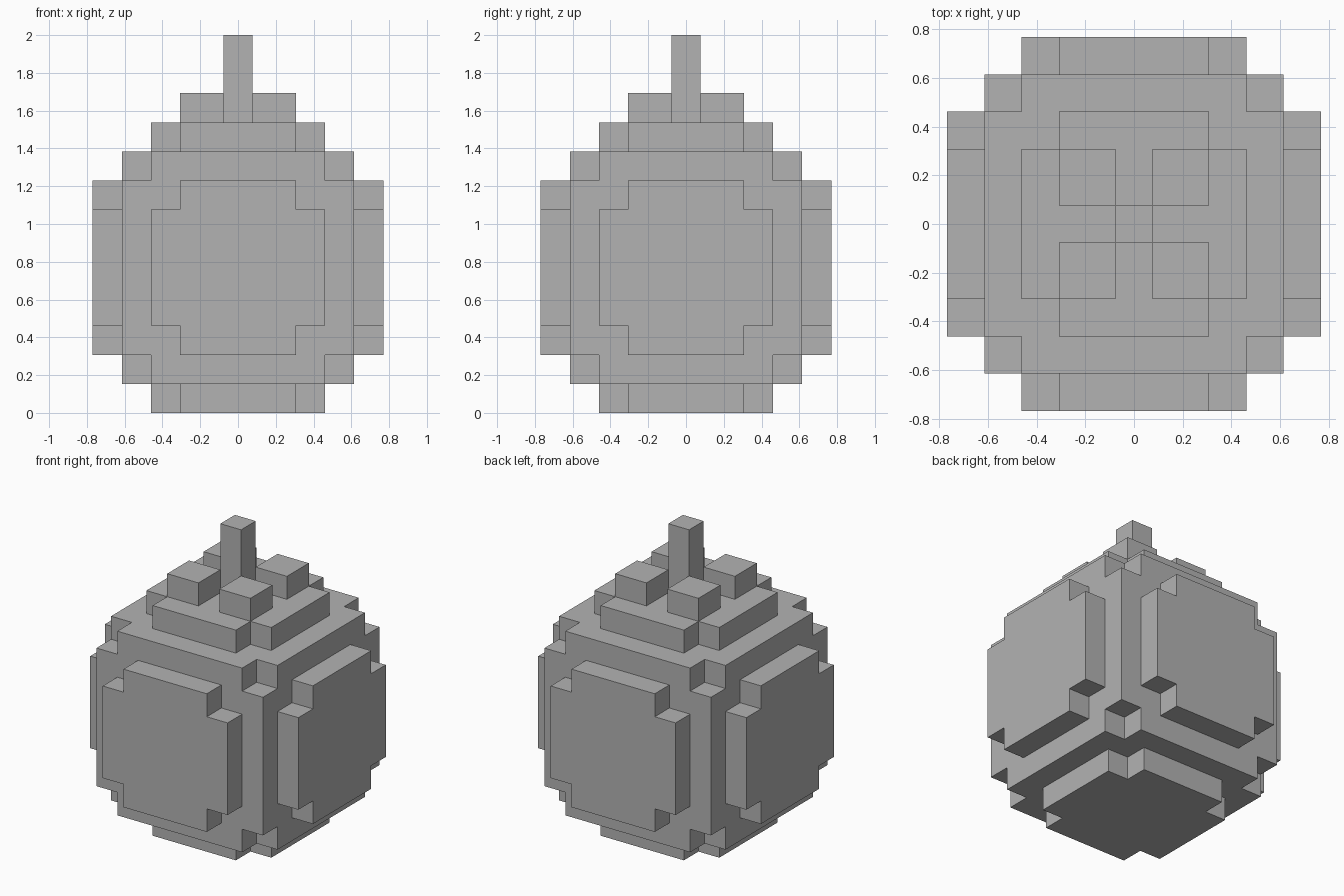
import bpy, bmesh
from math import pi
from itertools import product
from mathutils import Matrix, Vector

if "Cube" in bpy.data.objects:
    bpy.data.objects.remove(bpy.data.objects["Cube"])

U = 2 / 13                      # one block
CENTRE = Vector((0, 0, 5))      # body centre, in blocks

grey = bpy.data.materials.new("plain grey")
grey.use_nodes = True
grey.diffuse_color = (0.45, 0.45, 0.45, 1)
grey.node_tree.nodes["Principled BSDF"].inputs["Base Color"].default_value = grey.diffuse_color


def finish(name, bm):
    """Scale from blocks to units and make an object."""
    bmesh.ops.recalc_face_normals(bm, faces=bm.faces)
    bm.transform(Matrix.Scale(U, 4))
    mesh = bpy.data.meshes.new(name)
    bm.to_mesh(mesh)
    bm.free()
    mesh.materials.append(grey)
    obj = bpy.data.objects.new(name, mesh)
    bpy.context.collection.objects.link(obj)
    return obj


def add_box(bm, centre, size):
    matrix = Matrix.Translation(centre) @ Matrix.Diagonal((*size, 1))
    bmesh.ops.create_cube(bm, size=1, matrix=matrix)


def box(name, centre, size):
    bm = bmesh.new()
    add_box(bm, centre, size)
    return finish(name, bm)


def panel(name, rotation):
    """Square plate with notched corners, one block thick, on one body side."""
    quarter = [(3, -2), (3, 2), (2, 2)]
    bm = bmesh.new()
    verts = []
    for i in range(4):
        turn = Matrix.Rotation(i * pi / 2, 3, 'Z')
        verts += [bm.verts.new(turn @ Vector((x, y, 4))) for x, y in quarter]
    face = bm.faces.new(verts)
    top = bmesh.ops.extrude_face_region(bm, geom=[face])["geom"]
    bmesh.ops.translate(bm, vec=(0, 0, 1),
                        verts=[g for g in top if isinstance(g, bmesh.types.BMVert)])
    bm.transform(Matrix.Translation(CENTRE) @ rotation)
    finish(name, bm)


# Body: a cube with one block cut from each corner
body = box("body", CENTRE, (8, 8, 8))
bm = bmesh.new()
for corner in product((-4, 4), repeat=3):
    add_box(bm, CENTRE + Vector(corner), (2, 2, 2))
cutter = finish("corner_cutter", bm)
cutter.hide_render = True
cut = body.modifiers.new("corner notches", 'BOOLEAN')
cut.operation = 'DIFFERENCE'
cut.solver = 'EXACT'
cut.object = cutter
bpy.context.view_layer.objects.active = body
bpy.ops.object.modifier_apply(modifier=cut.name)
bpy.data.objects.remove(cutter)

# Six raised panels
panel("top_panel", Matrix.Identity(4))
panel("bottom_panel", Matrix.Rotation(pi, 4, 'X'))
for i, side in enumerate(("front", "left", "back", "right")):
    panel(side + "_panel", Matrix.Rotation(i * pi / 2, 4, 'Z') @ Matrix.Rotation(pi / 2, 4, 'X'))

# Four small blocks around the stem
for (sx, x), (sy, y) in product((("left", 1), ("right", -1)), (("front", -1), ("back", 1))):
    box(f"{sy}_{sx}_leaf", (1.25 * x, 1.25 * y, 10.5), (1.5, 1.5, 1))

# Stem
box("stem", (0, 0, 11.5), (1, 1, 3))
